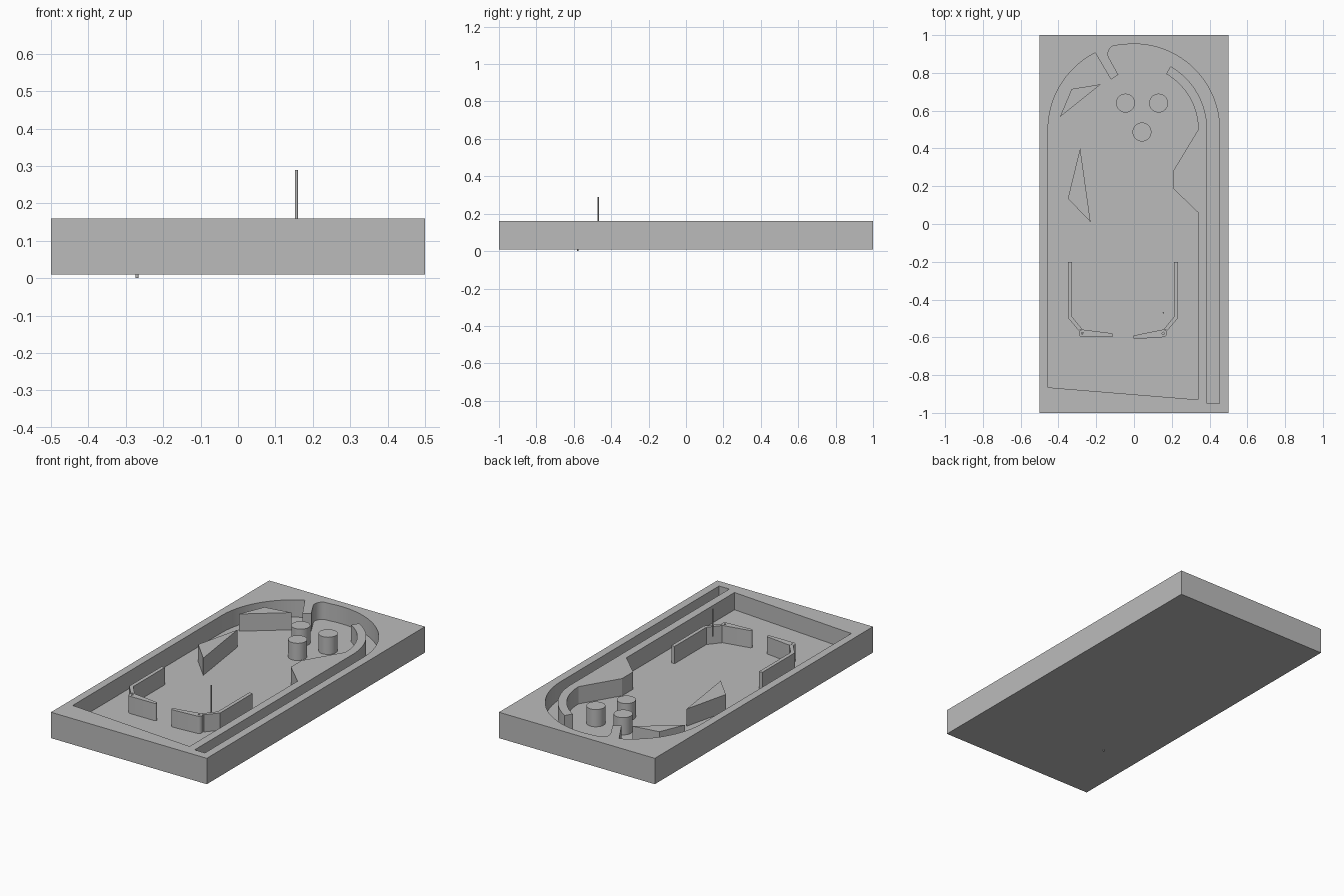
import bpy, bmesh
from math import sin, cos, radians, atan2, acos, hypot, degrees

cube = bpy.data.objects.get("Cube")
if cube:
    bpy.data.objects.remove(cube, do_unlink=True)

BOTTOM, FLOOR, TOP = 0.01, 0.06, 0.16
MIRROR_X = -0.058  # centre line of the lower playfield

grey = bpy.data.materials.new("plain grey")
grey.use_nodes = True
grey.diffuse_color = (0.5, 0.5, 0.5, 1)
grey.node_tree.nodes["Principled BSDF"].inputs["Base Color"].default_value = (0.5, 0.5, 0.5, 1)


def arc(cx, cy, r, start, end, steps):
    """Points on a circle from one angle to another, in degrees."""
    angles = [radians(start + (end - start) * i / steps) for i in range(steps + 1)]
    return [(cx + r * cos(a), cy + r * sin(a)) for a in angles]


def circle(cx, cy, r, steps=32):
    return arc(cx, cy, r, 0, 360, steps)[:-1]


def prism(name, outline, low=FLOOR, high=TOP):
    """Extrude a closed outline from one height to another."""
    bm = bmesh.new()
    face = bm.faces.new([bm.verts.new((x, y, low)) for x, y in outline])
    extruded = bmesh.ops.extrude_face_region(bm, geom=[face])["geom"]
    top = [v for v in extruded if isinstance(v, bmesh.types.BMVert)]
    bmesh.ops.translate(bm, verts=top, vec=(0, 0, high - low))
    bmesh.ops.recalc_face_normals(bm, faces=bm.faces)
    mesh = bpy.data.meshes.new(name)
    bm.to_mesh(mesh)
    bm.free()
    mesh.materials.append(grey)
    obj = bpy.data.objects.new(name, mesh)
    bpy.context.collection.objects.link(obj)
    return obj


def activate(obj):
    bpy.ops.object.select_all(action="DESELECT")
    obj.select_set(True)
    bpy.context.view_layer.objects.active = obj


def cut(obj, cutter):
    mod = obj.modifiers.new("cut", "BOOLEAN")
    mod.operation, mod.solver, mod.object = "DIFFERENCE", "EXACT", cutter
    activate(obj)
    bpy.ops.object.modifier_apply(modifier=mod.name)
    bpy.data.objects.remove(cutter, do_unlink=True)


def flipper(name, pivot, tip, r1=0.02, r2=0.01):
    """Tapered bar with round ends and a hole at the pivot."""
    dx, dy = tip[0] - pivot[0], tip[1] - pivot[1]
    heading = degrees(atan2(dy, dx))
    side = degrees(acos((r1 - r2) / hypot(dx, dy)))
    outline = arc(*pivot, r1, heading + side, heading + 360 - side, 16)
    outline += arc(*tip, r2, heading - side, heading + side, 10)
    bar = prism(name, outline)
    cut(bar, prism("hole_cutter", circle(*pivot, 0.006, 16), 0, 0.3))
    return bar


# Case with the playfield and the launch lane sunk into it
case = prism("table_case", [(-0.5, -1), (0.5, -1), (0.5, 1), (-0.5, 1)], BOTTOM, TOP)
cavity = [(-0.455, -0.865)]
cavity += arc(0, 0.5, 0.455, 180, 116.8, 20)                # upper left curve
cavity += [(-0.122, 0.765), (-0.083, 0.79), (-0.13, 0.875)]  # stopper tongue
cavity += arc(-0.09, 0.9, 0.048, 190, 110, 8)
cavity += arc(0, 0.5, 0.453, 99, 0, 32)                     # outer lane curve
cavity += [(0.453, -0.95), (0.387, -0.95)]                  # launch lane
cavity += arc(0, 0.5, 0.387, 0, 60, 20)                     # lane divider
cavity += arc(0, 0.5, 0.34, 60, 0, 20)
cavity += [(0.21, 0.285), (0.21, 0.185), (0.34, 0.06), (0.34, -0.93)]
cut(case, prism("cavity_cutter", cavity, FLOOR, 0.3))

# Bumpers
for i, (x, y) in enumerate([(-0.045, 0.64), (0.13, 0.64), (0.042, 0.487)]):
    prism(f"round_bumper_{i + 1}", circle(x, y, 0.05))

# Deflector wedges
prism("upper_deflector", [(-0.392, 0.567), (-0.33, 0.715), (-0.175, 0.74)])
prism("lower_deflector", [(-0.285, 0.402), (-0.35, 0.135), (-0.23, 0.01)])

# Guide walls leading to the flippers
guide = [(-0.35, -0.2), (-0.35, -0.497), (-0.292, -0.565),
         (-0.275, -0.555), (-0.329, -0.49), (-0.329, -0.2)]
prism("right_guide_wall", guide)
prism("left_guide_wall", [(2 * MIRROR_X - x, y) for x, y in guide])

# Flippers and their pins
flipper("right_flipper", (-0.272, -0.579), (-0.12, -0.588))
flipper("left_flipper", (0.155, -0.579), (0.005, -0.599))
prism("right_flipper_pin", circle(-0.27, -0.58, 0.004, 16), 0, 0.16)
prism("left_flipper_pin", circle(0.156, -0.47, 0.004, 16), 0.13, 0.29)

for obj in bpy.context.scene.objects:
    if obj.type == "MESH":
        activate(obj)
        bpy.ops.object.shade_smooth_by_angle(angle=radians(30))
